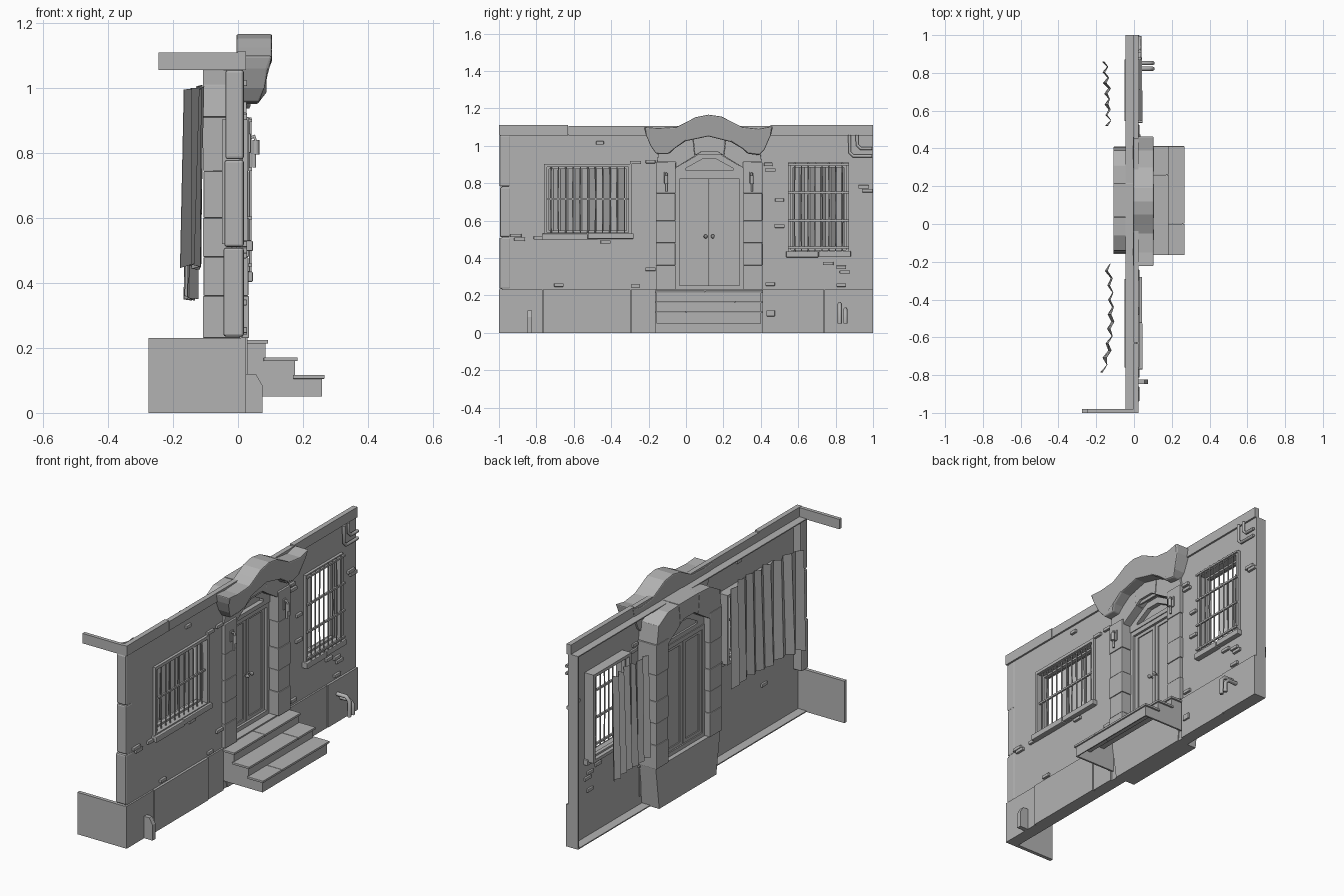
import bpy, bmesh, random
from mathutils import Vector

random.seed(4)
if "Cube" in bpy.data.objects:
    bpy.data.objects.remove(bpy.data.objects["Cube"])

GREY = (0.45, 0.45, 0.45, 1)
mat = bpy.data.materials.new("stone_grey")
mat.use_nodes = True
mat.diffuse_color = GREY
mat.node_tree.nodes["Principled BSDF"].inputs["Base Color"].default_value = GREY


def finish(name, bm, bevel=0):
    if bevel:
        bmesh.ops.bevel(bm, geom=bm.edges[:], offset=bevel, segments=2,
                        affect='EDGES', profile=0.5, clamp_overlap=True)
    bmesh.ops.recalc_face_normals(bm, faces=bm.faces[:])
    me = bpy.data.meshes.new(name)
    bm.to_mesh(me)
    bm.free()
    me.materials.append(mat)
    ob = bpy.data.objects.new(name, me)
    bpy.context.collection.objects.link(ob)
    return ob


def box(name, x0, x1, y0, y1, z0, z1, bevel=0):
    bm = bmesh.new()
    bmesh.ops.create_cube(bm, size=1)
    for v in bm.verts:
        v.co = ((x0 + x1) / 2 + v.co.x * (x1 - x0), (y0 + y1) / 2 + v.co.y * (y1 - y0),
                (z0 + z1) / 2 + v.co.z * (z1 - z0))
    return finish(name, bm, bevel)


def prism(name, pts, a, b, axis='x', bevel=0):
    """Extrude an outline: (y, z) along x, or (x, z) along y."""
    bm = bmesh.new()
    place = (lambda p, t: (t, p[0], p[1])) if axis == 'x' else (lambda p, t: (p[0], t, p[1]))
    f = bm.faces.new([bm.verts.new(place(p, a)) for p in pts])
    ext = bmesh.ops.extrude_face_region(bm, geom=[f])
    shift = Vector((b - a, 0, 0)) if axis == 'x' else Vector((0, b - a, 0))
    bmesh.ops.translate(bm, vec=shift, verts=[v for v in ext['geom'] if isinstance(v, bmesh.types.BMVert)])
    return finish(name, bm, bevel)


def rod(name, pts, r):
    cu = bpy.data.curves.new(name, 'CURVE')
    cu.dimensions = '3D'
    cu.bevel_depth, cu.bevel_resolution, cu.use_fill_caps = r, 1, True
    sp = cu.splines.new('POLY')
    sp.points.add(len(pts) - 1)
    for p, co in zip(sp.points, pts):
        p.co = (*co, 1)
    cu.materials.append(mat)
    bpy.context.collection.objects.link(bpy.data.objects.new(name, cu))


def frame(name, x0, x1, y0, y1, z0, z1, w):
    box(name + "_left", x0, x1, y1 - w, y1, z0, z1)
    box(name + "_right", x0, x1, y0, y0 + w, z0, z1)
    box(name + "_top", x0, x1, y0 + w, y1 - w, z1 - w, z1)
    box(name + "_bottom", x0, x1, y0 + w, y1 - w, z0, z0 + w)


# Thin wall with window and door openings, and flanges round its back
wall = box("wall", 0.005, 0.015, -0.985, 1, 0, 1.06)
for y0, y1, z0, z1 in ((-0.745, -0.305, 0.53, 0.885), (0.56, 0.86, 0.43, 0.9), (-0.1, 0.35, 0.2, 0.95)):
    cut = box("cutter", -0.3, 0.3, y0, y1, z0, z1)
    cut.hide_render = True
    mod = wall.modifiers.new("opening", 'BOOLEAN')
    mod.operation, mod.solver, mod.object = 'DIFFERENCE', 'EXACT', cut
    bpy.context.view_layer.objects.active = wall
    bpy.ops.object.modifier_apply(modifier=mod.name)
    bpy.data.objects.remove(cut)
box("wall_bottom_flange", -0.045, 0.006, -0.985, 1, 0, 0.006)
box("wall_top_flange", -0.045, 0.006, -0.985, 1, 1.054, 1.06)
box("wall_end_flange", -0.045, 0.006, 0.994, 1, 0.006, 1.054)

# Base course panels and the side return
for i, (y0, y1, x) in enumerate(((-1, -0.768, 0.024), (-0.765, -0.298, 0.029), (-0.295, -0.16, 0.024),
                                 (0.41, 0.738, 0.024), (0.741, 1, 0.027))):
    box(f"base_panel_{i}", 0.01, x, y0, y1, 0, 0.232)
box("base_return", -0.275, 0.01, -1, -0.98, 0, 0.23)

# Cornice and its side return
for i, (y0, y1, z) in enumerate(((-1, -0.632, 1.112), (-0.628, 0.448, 1.106), (0.452, 1, 1.112))):
    box(f"cornice_{i}", -0.002, 0.025, y0, y1, 1.056, z)
box("cornice_return", -0.245, -0.002, -1, -0.98, 1.056, 1.11)

# Corner stones
for i, (z0, z1) in enumerate(((0.235, 0.509), (0.511, 0.779), (0.781, 1.056))):
    box(f"corner_stone_{i}", -0.045 + 0.003 * i, 0.018, -0.998 + 0.003 * (i % 2), -0.938, z0, z1, 0.008)

# Door surround stones
levels = (0.23, 0.36, 0.48, 0.6, 0.745, 0.911)
for side, (y0, y1) in (("left", (0.305, 0.41)), ("right", (-0.16, -0.055))):
    for i, (z0, z1) in enumerate(zip(levels, levels[1:])):
        d = 0.002 * (i % 2)
        box(f"{side}_door_stone_{i}", -0.108 + d, 0.034 - d, y0 + d, y1 - d, z0 + 0.0005, z1 - 0.0005, 0.003)
prism("threshold_block", ((-0.12, 0), (0.375, 0), (0.405, 0.232), (-0.155, 0.232)), -0.1, 0.02)

# Arch stones over the door, the outer two mirrored
haunch = ((-0.155, 0.912), (-0.055, 0.912), (-0.055, 0.882), (0.047, 0.945), (0.035, 1.06), (-0.06, 1.055),
          (-0.14, 1.01))
prism("right_arch_stone", haunch, -0.108, 0.026, bevel=0.002)
prism("left_arch_stone", [(0.25 - y, z) for y, z in haunch], -0.108, 0.026, bevel=0.002)
prism("arch_keystone", ((0.048, 0.947), (0.08, 0.967), (0.17, 0.967), (0.202, 0.947), (0.214, 1.062),
                        (0.036, 1.062)), -0.108, 0.028, bevel=0.002)

# Flared hood above the door
top = ((-0.225, 1.1), (-0.15, 1.094), (-0.05, 1.1), (0, 1.125), (0.05, 1.152), (0.12, 1.166), (0.19, 1.156),
       (0.25, 1.125), (0.3, 1.1), (0.39, 1.09), (0.465, 1.105))
under = ((0.455, 1.06), (0.42, 0.98), (0.39, 0.95), (0.33, 0.957), (0.3, 0.985), (0.24, 1.02), (0.12, 1.05),
         (0, 1.025), (-0.06, 0.985), (-0.09, 0.957), (-0.16, 0.957), (-0.19, 1.0), (-0.215, 1.06))
hood = prism("door_hood", top + under, -0.005, 0.105)
for v in hood.data.vertices:
    if v.co.x > 0.05 and v.co.z < 1.07:
        v.co.x = min(0.06 + 0.75 * (v.co.z - 0.95), 0.078 + 0.12 * (v.co.z - 0.95))
soften = hood.modifiers.new("soft_edges", 'BEVEL')
soften.width, soften.segments = 0.006, 2

# Door frame, double door and fanlight
frame("door_frame", -0.075, -0.025, -0.06, 0.31, 0.23, 0.845, 0.024)
for side, y0, knob in (("right", -0.036, 0.105), ("left", 0.126, 0.143)):
    y1 = y0 + 0.16
    box(f"{side}_door_leaf", -0.062, -0.044, y0, y1, 0.25, 0.825)
    frame(f"{side}_door_stile", -0.068, -0.038, y0, y1, 0.25, 0.825, 0.022)
    rod(f"{side}_door_knob", [(-0.04, knob, 0.515), (-0.022, knob, 0.515)], 0.004)
    bm = bmesh.new()
    bmesh.ops.create_icosphere(bm, subdivisions=2, radius=0.011)
    bmesh.ops.translate(bm, vec=(-0.016, knob, 0.515), verts=bm.verts[:])
    finish(f"{side}_knob_ball", bm)
prism("fanlight_panel", ((-0.06, 0.84), (0.31, 0.84), (0.31, 0.89), (0.17, 0.97), (0.08, 0.97),
                         (-0.06, 0.89)), -0.06, -0.045)
rim = ((-0.055, 0.845), (0.305, 0.845), (0.305, 0.882), (0.168, 0.963), (0.082, 0.963), (-0.055, 0.882))
inner = ((0.0, 0.868), (0.25, 0.868), (0.25, 0.88), (0.163, 0.928), (0.087, 0.928), (0.0, 0.88))
for i in range(6):
    j = (i + 1) % 6
    prism(f"fanlight_rim_{i}", (rim[i], rim[j], inner[j], inner[i]), -0.07, -0.02)

# Hollow entrance steps
steps = ((0.0, 0.085, 0.225), (0.085, 0.175, 0.171), (0.175, 0.259, 0.117))
outline = [(0.0, 0.05), (0.259, 0.05)]
for x0, x1, z in reversed(steps):
    outline += [(x1, z - 0.01), (x0, z - 0.01)]
for side, y in (("left", 0.392), ("right", -0.157)):
    prism(f"{side}_step_side", outline, y, y + 0.01, axis='y')
for i, (x0, x1, z) in enumerate(steps):
    box(f"step_riser_{i}", x1 - 0.006, x1, -0.15, 0.4, 0.05 if i == 2 else z - 0.065, z - 0.008)
    seam = (0.1, 0.26, 0.0)[i]
    for half, y0, y1 in (("right", -0.165, seam), ("left", seam + 0.002, 0.412)):
        box(f"{half}_tread_{i}", x0 - 0.006, x1 + 0.008, y0, y1, z - 0.012, z, 0.002)


# Windows: frame, sill and iron bars
def window(name, y0, y1, z0, z1, bar_x, n, rails):
    frame(name + "_frame", -0.05, 0.03, y0, y1, z0, z1, 0.017)
    frame(name + "_sash", -0.03, -0.01, y0 + 0.017, y1 - 0.017, z0 + 0.017, z1 - 0.017, 0.01)
    mid = (y0 + y1) / 2
    box(name + "_sill_right", -0.02, 0.046, y0 - 0.01, mid - 0.001, z0 - 0.022, z0 + 0.01, 0.004)
    box(name + "_sill_left", -0.02, 0.043, mid + 0.001, y1 + 0.01, z0 - 0.018, z0 + 0.012, 0.004)
    for i in range(n):
        y = y0 + (y1 - y0) * (i + 1) / (n + 1)
        bend = random.uniform(-0.004, 0.004)
        rod(f"{name}_bar_{i}", [(bar_x, y, z0), (bar_x, y + bend, (z0 + z1) / 2), (bar_x, y, z1)], 0.004)
    for i, z in enumerate(rails):
        box(f"{name}_rail_{i}", bar_x - 0.005, bar_x + 0.005, y0, y1, z - 0.005, z + 0.005)


window("wide_window", -0.76, -0.29, 0.52, 0.903, 0.012, 11, (0.715,))
window("tall_window", 0.545, 0.872, 0.425, 0.91, 0.038, 8, (0.455, 0.6, 0.75, 0.9))


# Crooked, pleated plank sheets hanging behind the windows
def planks(name, y0, y1, z0, z1, n, bow):
    bm = bmesh.new()
    prev = None
    for i in range(n + 1):
        t = i / n
        side = 1 if i % 2 else -1
        x = -0.128 + bow(t)
        y = y0 + (y1 - y0) * t
        low = bm.verts.new((x - 0.008 + side * random.uniform(0.008, 0.018), y, z0 + random.uniform(0, 0.02)))
        high = bm.verts.new((x + 0.004 + side * random.uniform(0.004, 0.014), y, z1 - random.uniform(0, 0.02)))
        if prev:
            bm.faces.new((prev[0], low, high, prev[1]))
        prev = (low, high)
    sheet = finish(name, bm)
    sheet.modifiers.new("thickness", 'SOLIDIFY').thickness = 0.002


planks("wide_window_planks", -0.785, -0.21, 0.44, 1.01, 15, lambda t: 0.012 - 0.12 * (t - 0.6) ** 2)
planks("tall_window_planks", 0.52, 0.86, 0.345, 0.92, 12, lambda t: -0.02 * t)

# Wall lamps beside the door
for side, y in (("left", 0.352), ("right", -0.105)):
    box(f"{side}_lamp_plate", 0.03, 0.04, y - 0.012, y + 0.012, 0.8, 0.86, 0.003)
    rod(f"{side}_lamp_arm", [(0.036, y, 0.845), (0.05, y, 0.852), (0.056, y, 0.83)], 0.006)
    rod(f"{side}_lamp_shade", [(0.055, y, 0.84), (0.055, y, 0.795)], 0.011)
    rod(f"{side}_lamp_stem", [(0.05, y, 0.8), (0.05, y, 0.755)], 0.006)

# Pipes, boot stop and vent
for i, (y, z) in enumerate(((0.875, 0.945), (0.915, 0.985))):
    rod(f"corner_pipe_{i}", [(0.03, 0.995, z), (0.03, y + 0.02, z), (0.03, y, z + 0.02), (0.03, y, 1.058)], 0.009)
for i, (y, z, x) in enumerate(((0.822, 0.155, 0.1), (0.852, 0.125, 0.1))):
    rod(f"drain_pipe_{i}", [(0.015, y, z), (x - 0.02, y, z), (x, y, z - 0.02), (x, y, 0.05)], 0.011)
prism("boot_stop", ((0.02, 0), (0.075, 0), (0.075, 0.085), (0.055, 0.12), (0.02, 0.12)), -0.848, -0.823, axis='y')
box("vent_block", 0.02, 0.034, 0.43, 0.475, 0.088, 0.12, 0.003)

# Exposed bricks
bricks = ((-0.46, 1.015), (-0.27, 0.91), (-0.19, 0.915), (-0.91, 0.52), (-0.79, 0.508), (-0.89, 0.5),
          (-0.43, 0.485), (-0.5, 0.507), (-0.19, 0.34), (-0.68, 0.255), (-0.27, 0.25), (0.44, 0.9), (0.45, 0.87),
          (0.95, 0.78), (0.97, 0.76), (0.5, 0.71), (0.5, 0.57), (0.76, 0.37), (0.83, 0.35), (0.85, 0.325),
          (0.45, 0.26), (0.83, 0.255))
for i, (y, z) in enumerate(bricks):
    w = random.uniform(0.02, 0.03)
    box(f"brick_{i}", -0.005, 0.028, y - w, y + w, z - 0.009, z + 0.009, 0.003)
